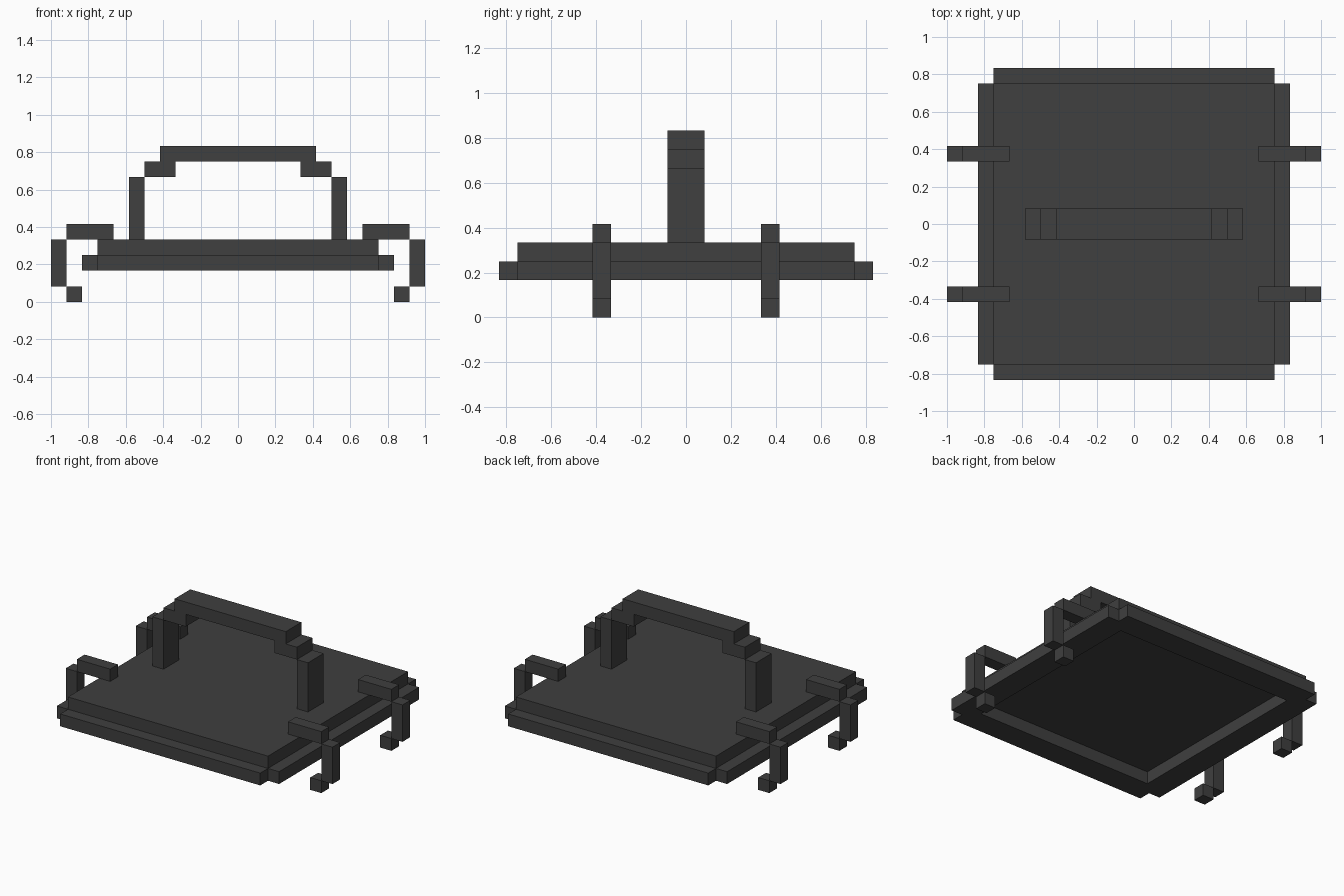
import bpy, bmesh

if "Cube" in bpy.data.objects:
    bpy.data.objects.remove(bpy.data.objects["Cube"])

U = 1 / 12  # grid unit of the design

grey = bpy.data.materials.new("dark grey")
grey.diffuse_color = (0.05, 0.05, 0.05, 1)
grey.use_nodes = True
grey.node_tree.nodes["Principled BSDF"].inputs["Base Color"].default_value = grey.diffuse_color


def finish(name, bm):
    bmesh.ops.recalc_face_normals(bm, faces=bm.faces[:])
    me = bpy.data.meshes.new(name)
    bm.to_mesh(me)
    bm.free()
    me.materials.append(grey)
    ob = bpy.data.objects.new(name, me)
    bpy.context.collection.objects.link(ob)
    return ob


def box(name, x, y, z):
    """Box from (min, max) ranges in grid units."""
    bm = bmesh.new()
    bmesh.ops.create_cube(bm, size=1)
    for v in bm.verts:
        v.co = [U * (r[0] if c < 0 else r[1]) for c, r in zip(v.co, (x, y, z))]
    return finish(name, bm)


def span(a, b, s):
    return (a, b) if s > 0 else (-b, -a)


# Tray top plate
box("tray_plate", (-9, 9), (-9, 9), (3, 4))

# Hollow rim below the plate, with notched outer corners
outer = [(-9, -10), (9, -10), (9, -9), (10, -9), (10, 9), (9, 9),
         (9, 10), (-9, 10), (-9, 9), (-10, 9), (-10, -9), (-9, -9)]
inner = [(-8, -8), (8, -8), (8, 8), (-8, 8)]
bm = bmesh.new()
for loop in (outer, inner):
    vs = [bm.verts.new((x * U, y * U, 2 * U)) for x, y in loop]
    for a, b in zip(vs, vs[1:] + vs[:1]):
        bm.edges.new((a, b))
bmesh.ops.triangle_fill(bm, edges=bm.edges[:], use_beauty=True)
bmesh.ops.dissolve_limit(bm, angle_limit=0.01, verts=[], edges=bm.edges[:])
up = bmesh.ops.extrude_face_region(bm, geom=bm.faces[:], use_keep_orig=True)["geom"]
bmesh.ops.translate(bm, vec=(0, 0, U),
                    verts=[g for g in up if isinstance(g, bmesh.types.BMVert)])
finish("tray_rim", bm)

# Carrying handle
box("handle_grip", (-5, 5), (-1, 1), (9, 10))
for s, side in ((-1, "left"), (1, "right")):
    box(f"handle_step_{side}", span(4, 6, s), (-1, 1), (8, 9))
    box(f"handle_post_{side}", span(6, 7, s), (-1, 1), (4, 8))

    # Side clips: arm, upright and hooked foot
    for t, end in ((-1, "front"), (1, "back")):
        y = span(4, 5, t)
        box(f"clip_arm_{side}_{end}", span(8, 11, s), y, (4, 5))
        box(f"clip_upright_{side}_{end}", span(11, 12, s), y, (1, 4))
        box(f"clip_foot_{side}_{end}", span(10, 11, s), y, (0, 1))
